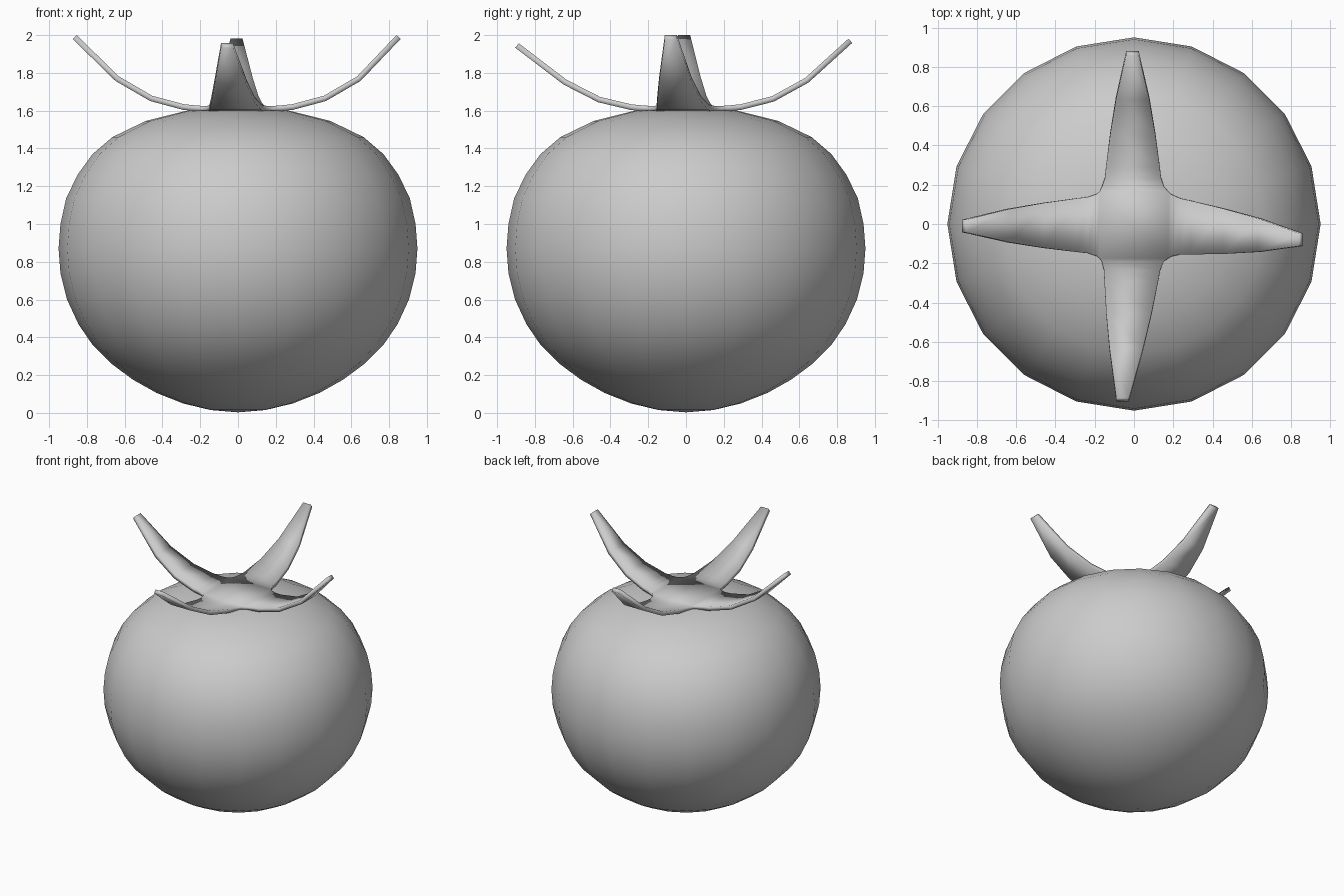
import bpy, bmesh
from math import pi, sin, cos

if "Cube" in bpy.data.objects:
    bpy.data.objects.remove(bpy.data.objects["Cube"])


def finish(bm, name, angle):
    bmesh.ops.recalc_face_normals(bm, faces=bm.faces)
    mesh = bpy.data.meshes.new(name)
    bm.to_mesh(mesh)
    bm.free()
    ob = bpy.data.objects.new(name, mesh)
    bpy.context.collection.objects.link(ob)
    bpy.ops.object.select_all(action='DESELECT')
    ob.select_set(True)
    bpy.context.view_layer.objects.active = ob
    bpy.ops.object.shade_smooth_by_angle(angle=angle)
    return ob


# Fruit: 20-sided lathe
SIDES = 20
profile = [(0.145, 0.015), (0.29, 0.05), (0.43, 0.105), (0.555, 0.175), (0.67, 0.26),
           (0.77, 0.36), (0.845, 0.47), (0.905, 0.60), (0.94, 0.74), (0.95, 0.87),
           (0.94, 1.00), (0.91, 1.135), (0.85, 1.26), (0.77, 1.37), (0.665, 1.46),
           (0.49, 1.545), (0.27, 1.60), (0.13, 1.60)]
bm = bmesh.new()
rings = [[bm.verts.new((r * cos(2 * pi * i / SIDES), r * sin(2 * pi * i / SIDES), z))
          for i in range(SIDES)] for r, z in profile]
bottom = bm.verts.new((0, 0, 0.003))
top = bm.verts.new((0, 0, 1.59))
for i in range(SIDES):
    j = (i + 1) % SIDES
    for a, b in zip(rings, rings[1:]):
        bm.faces.new((a[i], a[j], b[j], b[i]))
    bm.faces.new((bottom, rings[0][j], rings[0][i]))
    bm.faces.new((top, rings[-1][i], rings[-1][j]))
finish(bm, "fruit", pi / 3)

# Leafy crown: one centre plate with four tapering, upturned leaves
# each leaf: (outward dir), tip distance, tip sideways shift, tip height
leaves = [((1, 0), 0.85, -0.08, 1.99), ((0, 1), 0.87, -0.008, 1.97),
          ((-1, 0), 0.865, -0.01, 1.99), ((0, -1), 0.895, -0.058, 1.945)]
# stations: distance, half width, fraction of full rise
stations = [(0.19, 0.158, 0.0), (0.235, 0.143, 0.01), (0.29, 0.137, 0.025),
            (0.46, 0.115, 0.145), (0.64, 0.085, 0.42)]
BASE = 1.61
bm = bmesh.new()
corners = [bm.verts.new((x, y, BASE)) for x, y in
           ((0.175, -0.175), (0.175, 0.165), (-0.175, 0.165), (-0.175, -0.175))]
bm.faces.new(corners)
for k, ((dx, dy), tip, shift, height) in enumerate(leaves):
    prev = (corners[k], corners[(k + 1) % 4])
    for u, w, f in stations + [(tip, 0.032, 1.0)]:
        t = (u - 0.17) / (tip - 0.17)
        s = -0.005 + (shift + 0.005) * t     # sideways drift along world x or y
        pair = []
        for side in (-1, 1):
            px = dx * u + (-dy) * side * w + abs(dy) * s
            py = dy * u + dx * side * w + abs(dx) * s
            pair.append(bm.verts.new((px, py, BASE + (height - BASE) * f)))
        bm.faces.new((prev[0], pair[0], pair[1], prev[1]))
        prev = pair
crown = finish(bm, "leaf_crown", pi / 4)
mod = crown.modifiers.new("thickness", 'SOLIDIFY')
mod.thickness = 0.03
mod.offset = 0
